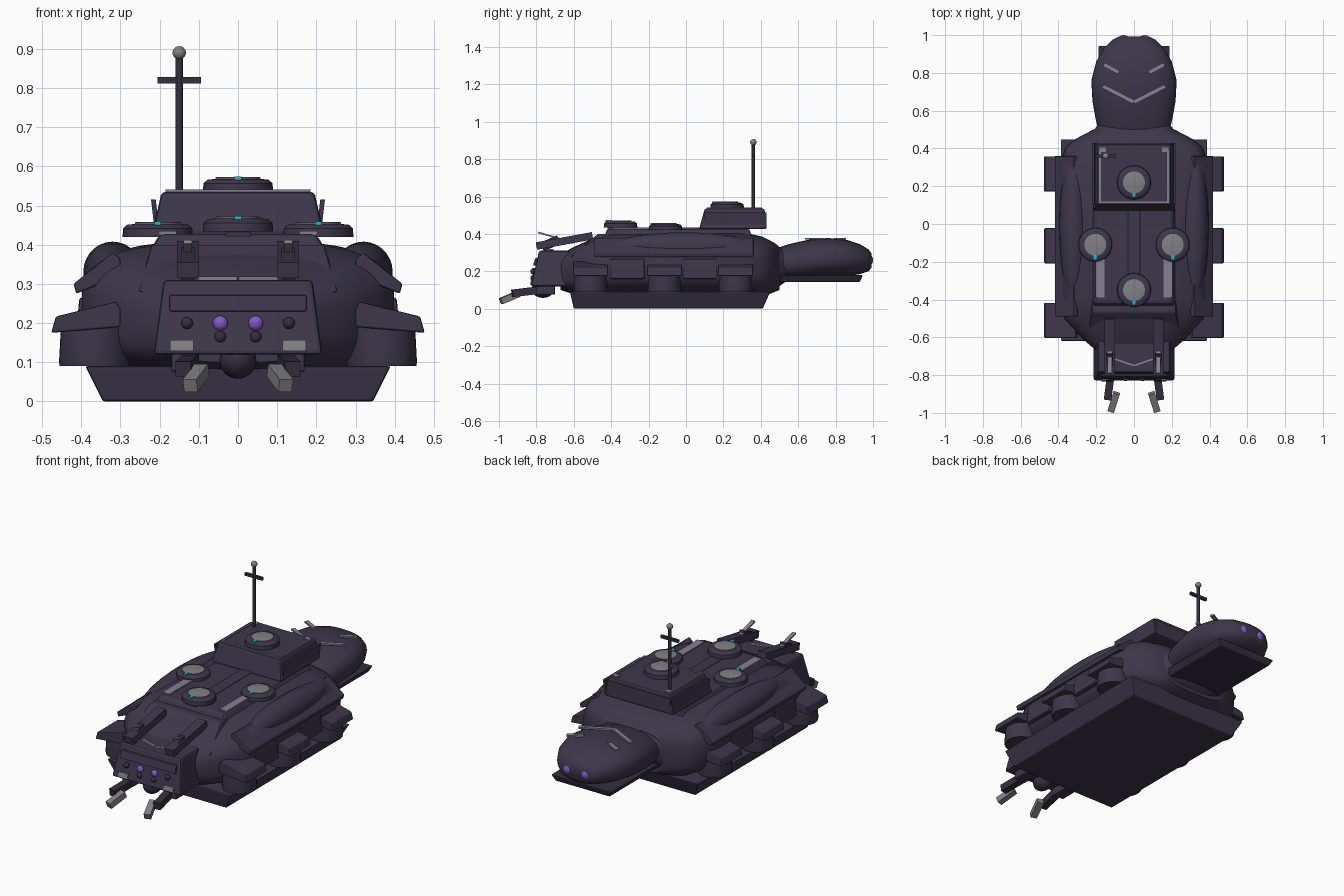
import bpy, bmesh, math
from mathutils import Vector

if "Cube" in bpy.data.objects:
    bpy.data.objects.remove(bpy.data.objects["Cube"], do_unlink=True)


def material(name, color):
    m = bpy.data.materials.new(name)
    m.use_nodes = True
    m.diffuse_color = (*color, 1)
    m.node_tree.nodes["Principled BSDF"].inputs["Base Color"].default_value = (*color, 1)
    return m


HULL = material("dark_violet_hull", (0.047, 0.037, 0.069))
DARK = material("deep_violet", (0.034, 0.027, 0.048))
GREY = material("steel_grey", (0.22, 0.22, 0.235))
PALE = material("pale_violet_trim", (0.24, 0.21, 0.29))
GLOW = material("violet_light", (0.22, 0.10, 0.55))
CYAN = material("cyan_light", (0.03, 0.45, 0.6))


def finish(name, bm, mat, bevel=0.0, smooth=False):
    bmesh.ops.recalc_face_normals(bm, faces=bm.faces)
    mesh = bpy.data.meshes.new(name)
    bm.to_mesh(mesh)
    bm.free()
    ob = bpy.data.objects.new(name, mesh)
    bpy.context.collection.objects.link(ob)
    mesh.materials.append(mat)
    if bevel:
        mod = ob.modifiers.new("soft_edges", "BEVEL")
        mod.width, mod.segments = bevel, 2
    if smooth:
        bpy.ops.object.select_all(action="DESELECT")
        ob.select_set(True)
        bpy.context.view_layer.objects.active = ob
        bpy.ops.object.shade_smooth_by_angle(angle=math.radians(40))
    return ob


def bridge(bm, rings):
    """Skin a list of equal point rings and cap both ends."""
    vs = [[bm.verts.new(p) for p in r] for r in rings]
    n = len(vs[0])
    for a, b in zip(vs, vs[1:]):
        for i in range(n):
            bm.faces.new((a[i], a[(i + 1) % n], b[(i + 1) % n], b[i]))
    bm.faces.new(vs[0])
    bm.faces.new(vs[-1])


def block(name, low, high, mat=HULL, bevel=0.006):
    """Tapered block: low and high are (x0, x1, y0, y1, z)."""
    bm = bmesh.new()
    bridge(bm, [[(x0, y0, z), (x1, y0, z), (x1, y1, z), (x0, y1, z)]
                for x0, x1, y0, y1, z in (low, high)])
    return finish(name, bm, mat, bevel)


def extrude_y(name, profile, y0, y1, side=1, mat=HULL, bevel=0.005):
    bm = bmesh.new()
    bridge(bm, [[(side * x, y, z) for x, z in profile] for y in (y0, y1)])
    return finish(name, bm, mat, bevel)


def bar(name, a, b, width, thick, mat):
    """Rectangular bar between two points."""
    a, b = Vector(a), Vector(b)
    d = (b - a).normalized()
    u = d.cross(Vector((0, 0, 1))).normalized() * width / 2
    v = u.cross(d).normalized() * thick / 2
    bm = bmesh.new()
    bridge(bm, [[p + u + v, p + u - v, p - u - v, p - u + v] for p in (a, b)])
    return finish(name, bm, mat)


def lathe(name, center, profile, mat=HULL, n=32):
    """Upright turned part from (radius, z) pairs."""
    bm = bmesh.new()
    bridge(bm, [[(center[0] + r * math.cos(i * math.tau / n),
                  center[1] + r * math.sin(i * math.tau / n), center[2] + z)
                 for i in range(n)] for r, z in profile])
    return finish(name, bm, mat, smooth=True)


def ball(name, center, size, mat=HULL):
    bm = bmesh.new()
    bmesh.ops.create_uvsphere(bm, u_segments=24, v_segments=14, radius=1)
    for v in bm.verts:
        v.co = Vector(center) + Vector(size) * v.co
        
    return finish(name, bm, mat, smooth=True)


def scaled_ball(name, center, size, mat=HULL):
    bm = bmesh.new()
    bmesh.ops.create_uvsphere(bm, u_segments=24, v_segments=14, radius=1)
    bmesh.ops.scale(bm, vec=size, verts=bm.verts)
    bmesh.ops.translate(bm, vec=center, verts=bm.verts)
    return finish(name, bm, mat, smooth=True)


def shell(name, sections, power, mat=HULL, n=40):
    """Rounded hull along y from (y, half width, z low, z high)."""
    def curve(c):
        return math.copysign(abs(c) ** power, c)
    bm = bmesh.new()
    bridge(bm, [[(w * curve(math.cos(i * math.tau / n)), y,
                  (lo + hi) / 2 + (hi - lo) / 2 * curve(math.sin(i * math.tau / n)))
                 for i in range(n)] for y, w, lo, hi in sections])
    return finish(name, bm, mat, smooth=True)


# Hull: flat skid, rounded body, upper deck
block("lower_skid", (-.345, .345, -.6, .41, 0), (-.39, .39, -.62, .45, .09))
shell("main_body", [(-.67, .2, .1, .29), (-.61, .27, .08, .325), (-.5, .37, .07, .375),
                    (-.4, .4, .07, .405), (.3, .4, .07, .41), (.41, .36, .07, .385),
                    (.45, .31, .08, .365), (.5, .215, .1, .33)], 0.62)
block("upper_deck", (-.27, .27, -.47, .37, .31), (-.2, .2, -.42, .34, .427), bevel=.012)
block("deck_spine", (-.035, .035, -.42, .1, .42), (-.03, .03, -.42, .1, .434), bevel=.003)
block("nose_step", (-.255, .255, -.62, -.4, .28), (-.22, .22, -.47, -.4, .40))

# Turret with frame trim
block("turret", (-.22, .22, .07, .43, .425), (-.195, .195, .1, .42, .535), bevel=.01)
block("turret_rear_box", (-.2, .2, .38, .43, .43), (-.2, .2, .38, .43, .515))
for s in (-1, 1):
    extrude_y("turret_side_plate", [(.2, .43), (.212, .43), (.222, .515), (.21, .515)],
              .1, .43, s, bevel=0)
    bar("turret_trim_side", (s * .18, .11, .537), (s * .18, .39, .537), .009, .008, PALE)
    bar("turret_trim_corner", (s * .165, .38, .537), (s * .165, .405, .537), .035, .008, PALE)
bar("turret_trim_front", (-.18, .115, .537), (.18, .115, .537), .009, .008, PALE)

# Round hatches with steel caps and cyan markers
for x, y, z in ((0, .22, .535), (.205, -.11, .42), (-.205, -.11, .42), (0, -.35, .434)):
    lathe("hatch_base", (x, y, z), [(.09, 0), (.088, .022), (.078, .031), (.06, .033)])
    lathe("hatch_cap", (x, y, z), [(.058, .03), (.058, .037), (.054, .038)], GREY)
    bar("hatch_marker", (x, y - .08, z + .035), (x, y - .052, z + .035), .017, .009, CYAN)

# Antenna
lathe("antenna_mast", (-.15, .36, .53), [(.009, 0), (.009, .35)], DARK, 12)
bar("antenna_crossbar", (-.205, .36, .82), (-.095, .36, .82), .014, .016, DARK)
scaled_ball("antenna_tip", (-.15, .36, .89), (.017, .017, .017), GREY)

# Side armour and running gear
for s in (-1, 1):
    scaled_ball("side_bulge", (s * .32, -.015, .33), (.075, .39, .078))
    extrude_y("side_skirt", [(.3, .365), (.32, .38), (.42, .3), (.413, .275), (.3, .32)],
              -.49, .36, s)
    for y in (-.51, -.115, .265):
        extrude_y("pod_cover", [(.3, .235), (.31, .255), (.465, .217), (.477, .175), (.3, .19)],
                  y - .093, y + .093, s)
        lathe("pod_drum", (s * .367, y, .09), [(.088, 0), (.09, .01), (.084, .12)])
    for y in (-.315, .075):
        block("side_locker", (s * .3, s * .415, y - .092, y + .092, .16),
              (s * .3, s * .405, y - .092, y + .092, .265))
    bar("deck_strip", (s * .18, -.39, .43), (s * .18, -.18, .43), .045, .009, PALE)

# Front head
block("head", (-.215, .215, -.83, -.62, .12), (-.19, .19, -.785, -.62, .31), bevel=.01)
block("head_visor", (-.175, .175, -.818, -.79, .23), (-.175, .175, -.806, -.78, .272), bevel=.004)
scaled_ball("chin_ball", (0, -.765, .105), (.047, .06, .047), DARK)
for s in (-1, 1):
    scaled_ball("head_light", (s * .045, -.815, .2), (.019, .014, .019), GLOW)
    for x, z in ((.13, .2), (.045, .165)):
        scaled_ball("head_stud", (s * x, -.818, z), (.015, .014, .015), DARK)
    block("cheek_plate", (s * .113, s * .173, -.834, -.826, .129),
          (s * .113, s * .173, -.828, -.82, .157), GREY, 0)
    bar("brow_strip", (0, -.75, .315), (s * .1, -.715, .315), .015, .009, PALE)
    # Raised feelers on the nose
    bar("feeler_mount", (s * .128, -.8, .335), (s * .128, -.5, .39), .055, .04, HULL)
    bar("feeler_rail", (s * .128, -.79, .408), (s * .128, -.6, .352), .022, .009, PALE)
    bar("feeler_post", (s * .128, -.77, .33), (s * .128, -.68, .37), .035, .05, DARK)
    # Jaws
    block("jaw_mount", (s * .1, s * .17, -.8, -.7, .075), (s * .1, s * .17, -.8, -.7, .125))
    bar("jaw_arm", (s * .12, -.78, .1), (s * .14, -.93, .082), .04, .04, DARK)
    bar("jaw_tip", (s * .092, -.895, .08), (s * .122, -.99, .04), .036, .034, GREY)

# Rear neck and tail pod
shell("neck_ring", [(.42, .28, .1, .36), (.47, .25, .1, .355), (.5, .21, .12, .33),
                    (.54, .18, .15, .32)], 0.7)
shell("tail_pod", [(.47, .18, .16, .32), (.55, .202, .15, .345), (.65, .22, .155, .368),
                   (.76, .226, .165, .378), (.86, .2, .175, .368), (.93, .16, .185, .345),
                   (.975, .115, .2, .318), (.993, .08, .22, .295)], 0.85)
block("tail_keel", (-.17, .17, .49, .93, .143), (-.19, .19, .49, .945, .18), DARK)
for s in (-1, 1):
    scaled_ball("tail_light", (s * .055, .977, .26), (.03, .023, .03), GLOW)
    bar("tail_chevron", (0, .645, .374), (s * .165, .73, .374), .022, .009, PALE)
    bar("tail_dash", (s * .08, .802, .374), (s * .16, .845, .374), .022, .009, PALE)
